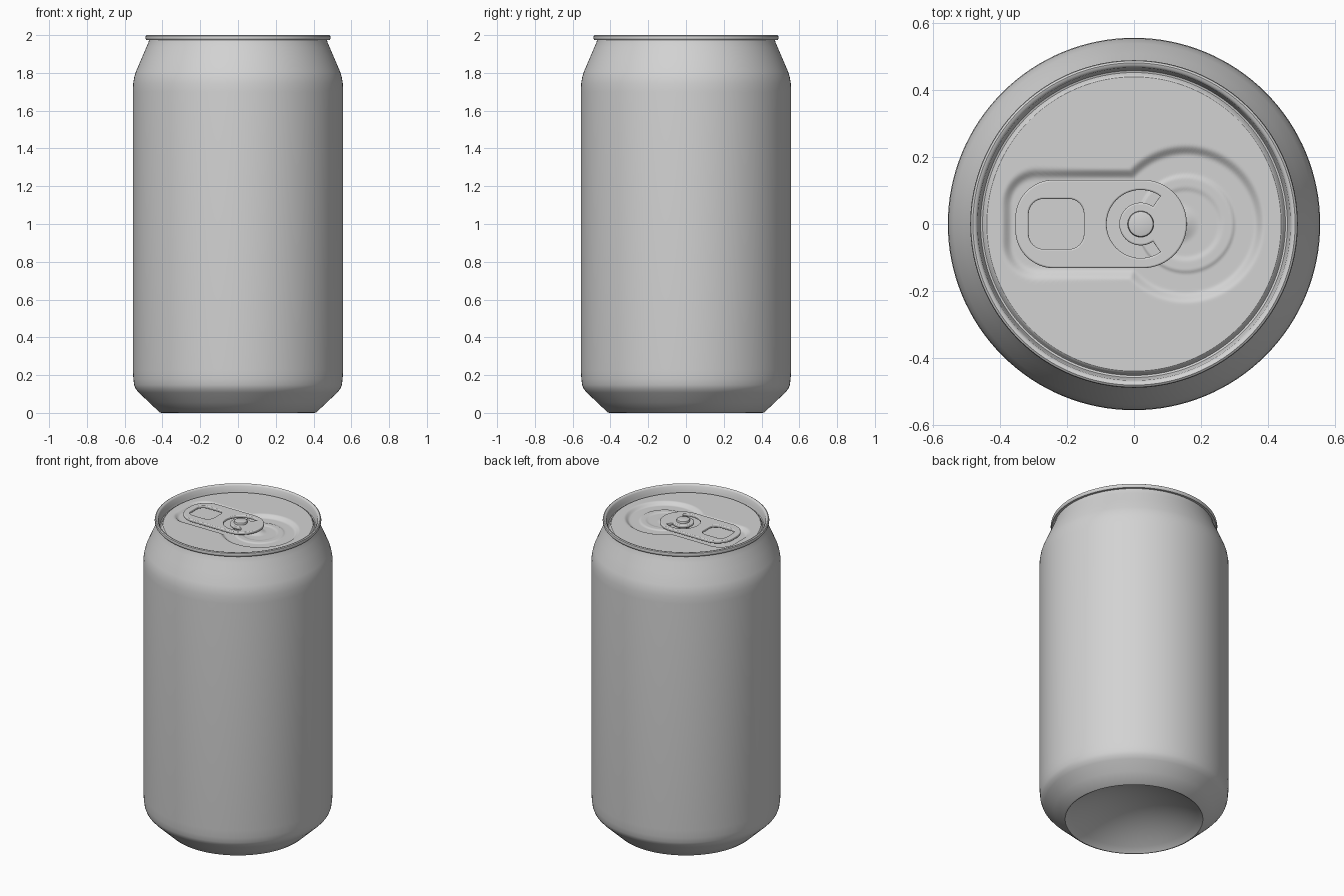
import bpy, bmesh, math

if "Cube" in bpy.data.objects:
    bpy.data.objects.remove(bpy.data.objects["Cube"])

metal = bpy.data.materials.new("brushed_grey_metal")
metal.diffuse_color = (0.65, 0.65, 0.65, 1)
metal.use_nodes = True
metal.node_tree.nodes["Principled BSDF"].inputs["Base Color"].default_value = metal.diffuse_color


def finish(obj, angle=40):
    obj.data.materials.clear()
    obj.data.materials.append(metal)
    bpy.ops.object.select_all(action='DESELECT')
    obj.select_set(True)
    bpy.context.view_layer.objects.active = obj
    bpy.ops.object.shade_smooth_by_angle(angle=math.radians(angle))


def lathe(name, profile, n=128, cx=0.0, height=None):
    """Spin (radius, z) points around z; height(x, y) optionally overrides z."""
    bm = bmesh.new()
    rings = []
    for r, z in profile:
        pts = [(cx, 0)] if r == 0 else [
            (cx + r * math.cos(2 * math.pi * i / n), r * math.sin(2 * math.pi * i / n)) for i in range(n)]
        rings.append([bm.verts.new((x, y, height(x, y) if height else z)) for x, y in pts])
    for a, b in zip(rings, rings[1:]):
        for i in range(n):
            j = (i + 1) % n
            quad = [a[i % len(a)], a[j % len(a)], b[j % len(b)], b[i % len(b)]]
            bm.faces.new(list(dict.fromkeys(quad)))
    me = bpy.data.meshes.new(name)
    bm.to_mesh(me)
    bm.free()
    obj = bpy.data.objects.new(name, me)
    bpy.context.collection.objects.link(obj)
    finish(obj)
    return obj


# Can body: domed base, straight wall, tapered neck, rolled rim and groove
dome = [(0.40 * i / 12, 0.005 + 0.125 * (1 - (i / 12) ** 2)) for i in range(13)]
wall = [(0.405, 0.0), (0.415, 0.003), (0.47, 0.055), (0.525, 0.107), (0.542, 0.127),
        (0.55, 0.148), (0.554, 0.18), (0.557, 0.23), (0.557, 1.70), (0.555, 1.745),
        (0.549, 1.78), (0.54, 1.808), (0.51, 1.878), (0.485, 1.936), (0.474, 1.962), (0.471, 1.974)]
rim = [(0.485, 1.974), (0.489, 1.979), (0.490, 1.987), (0.488, 1.996), (0.482, 2.0),
       (0.474, 1.998), (0.468, 1.99), (0.464, 1.96), (0.459, 1.945), (0.453, 1.943),
       (0.449, 1.947), (0.446, 1.956), (0.440, 1.960)]
lathe("can_body", dome + wall + rim)


# Lid: pressed panel under the tab, with ring ridges beside the rivet
def smooth(t):
    t = max(0.0, min(1.0, t))
    return t * t * (3 - 2 * t)


def lid_height(x, y):
    qx, qy = abs(x + 0.12) - 0.17, abs(y) - 0.06
    box = math.hypot(max(qx, 0), max(qy, 0)) + min(max(qx, qy), 0) - 0.10
    d = math.hypot(x - 0.155, y)
    z = 1.960 - 0.018 * smooth(-min(box, d - 0.23) / 0.032 + 0.2)
    z += 0.005 * smooth((0.148 - d) / 0.008)
    z -= 0.004 * smooth((0.112 - d) / 0.016)
    # nose of the tab pushing up through the panel
    z += 0.014 * smooth(1.3 - math.hypot((x - 0.12) / 0.06, y / 0.05))
    return z


lathe("lid", [(0.44 * i / 84, 0) for i in range(85)], n=192, height=lid_height)


# Pull tab: flat outline with a finger hole and a C-shaped slot
def arc(cx, cy, r, a0, a1, n=16):
    return [(cx + r * math.cos(math.radians(a0 + (a1 - a0) * i / n)),
             cy + r * math.sin(math.radians(a0 + (a1 - a0) * i / n))) for i in range(n + 1)]


def rounded(x0, x1, h, r0, r1):
    """Rounded outline; r0 is the left corner radius, r1 the right one."""
    return (arc(x1 - r1, h - r1, r1, 0, 90) + arc(x0 + r0, h - r0, r0, 90, 180)
            + arc(x0 + r0, r0 - h, r0, 180, 270) + arc(x1 - r1, r1 - h, r1, 270, 360))[:-1]


outline = rounded(-0.355, 0.158, 0.132, 0.115, 0.131)
finger_hole = rounded(-0.315, -0.150, 0.075, 0.045, 0.045)
slot = arc(0.02, 0, 0.102, 55, 305, 40) + arc(0.02, 0, 0.064, 305, 55, 40)

curve = bpy.data.curves.new("pull_tab", 'CURVE')
curve.dimensions = '2D'
curve.fill_mode = 'BOTH'
curve.extrude = 0.004
curve.bevel_depth = 0.005
curve.bevel_resolution = 2
curve.offset = -0.005
for pts in (outline, finger_hole, slot):
    s = curve.splines.new('POLY')
    s.points.add(len(pts) - 1)
    for p, (x, y) in zip(s.points, pts):
        p.co = (x, y, 0, 1)
    s.use_cyclic_u = True
tab = bpy.data.objects.new("pull_tab", curve)
bpy.context.collection.objects.link(tab)
tab.location.z = 1.966
bpy.ops.object.select_all(action='DESELECT')
tab.select_set(True)
bpy.context.view_layer.objects.active = tab
bpy.ops.object.convert(target='MESH')
finish(bpy.context.view_layer.objects.active)

# Rivet holding the tab
lathe("rivet", [(0, 1.990), (0.032, 1.990), (0.037, 1.988), (0.039, 1.984),
                (0.039, 1.976), (0.042, 1.974), (0.042, 1.940)][::-1], n=48, cx=0.02)
